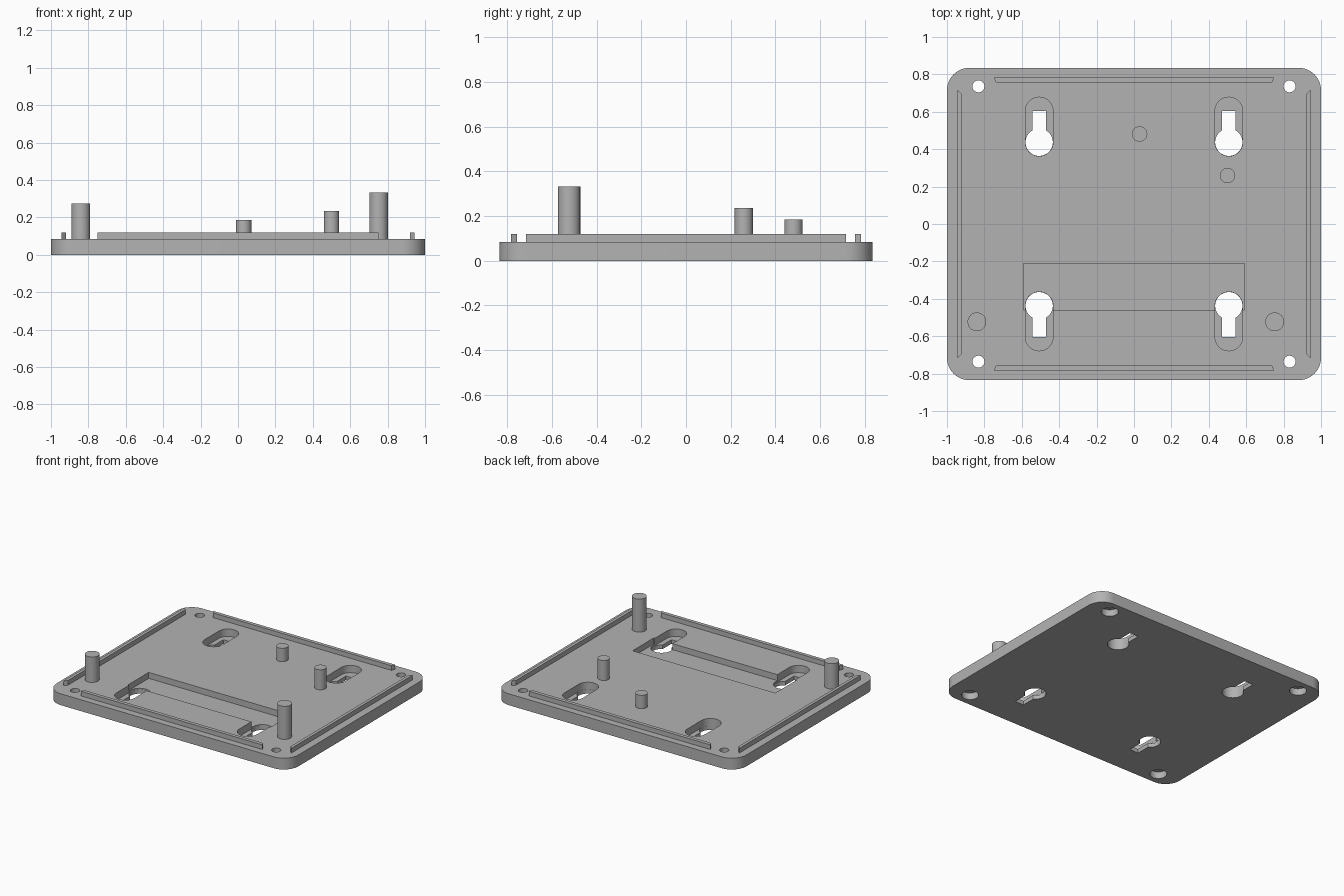
import bpy, bmesh, math

cube = bpy.data.objects.get("Cube")
if cube:
    bpy.data.objects.remove(cube, do_unlink=True)

GREY = (0.45, 0.45, 0.45, 1)
mat = bpy.data.materials.new("plain grey")
mat.use_nodes = True
mat.diffuse_color = GREY
mat.node_tree.nodes["Principled BSDF"].inputs["Base Color"].default_value = GREY

HALF_X, HALF_Y, TOP = 1.0, 0.835, 0.085
ABOVE, BELOW = 0.15, -0.05


def arc(cx, cy, r, start, end, steps):
    """Points on an arc, angles in degrees."""
    angles = [math.radians(start + (end - start) * i / steps) for i in range(steps + 1)]
    return [(cx + r * math.cos(a), cy + r * math.sin(a)) for a in angles]


def circle(cx, cy, r, steps=40):
    return arc(cx, cy, r, 0, 360, steps)[:-1]


def prism(name, outline, z0, z1):
    """Extrude a flat outline from z0 up to z1."""
    bm = bmesh.new()
    face = bm.faces.new([bm.verts.new((x, y, z0)) for x, y in outline])
    out = bmesh.ops.extrude_face_region(bm, geom=[face])
    for v in out["geom"]:
        if isinstance(v, bmesh.types.BMVert):
            v.co.z = z1
    bmesh.ops.recalc_face_normals(bm, faces=bm.faces)
    mesh = bpy.data.meshes.new(name)
    bm.to_mesh(mesh)
    bm.free()
    mesh.materials.append(mat)
    obj = bpy.data.objects.new(name, mesh)
    bpy.context.collection.objects.link(obj)
    return obj


def select_only(obj):
    bpy.ops.object.select_all(action='DESELECT')
    obj.select_set(True)
    bpy.context.view_layer.objects.active = obj


def smooth(obj):
    select_only(obj)
    bpy.ops.object.shade_smooth_by_angle(angle=math.radians(30))


def cut(target, outline, z0, z1):
    """Subtract an extruded outline from the target."""
    cutter = prism("cutter", outline, z0, z1)
    cutter.hide_render = True
    mod = target.modifiers.new("cut", 'BOOLEAN')
    mod.operation, mod.solver, mod.object = 'DIFFERENCE', 'EXACT', cutter
    select_only(target)
    bpy.ops.object.modifier_apply(modifier=mod.name)
    bpy.data.objects.remove(cutter, do_unlink=True)


# Base plate with rounded corners
R = 0.12
corners = [(1, 1, 0), (-1, 1, 90), (-1, -1, 180), (1, -1, 270)]
outline = []
for sx, sy, a in corners:
    outline += arc(sx * (HALF_X - R), sy * (HALF_Y - R), R, a, a + 90, 12)
plate = prism("base_plate", outline, 0, TOP)

# Shallow rectangular recess
cut(plate, [(-0.59, -0.46), (0.59, -0.46), (0.59, -0.212), (-0.59, -0.212)], 0.04, ABOVE)

# Hanging keyholes, each inside a rounded pocket
for sx in (-1, 1):
    for sy in (-1, 1):
        x, near, far = sx * 0.507, 0.437, 0.604
        r, w = 0.074, 0.036
        pocket = arc(x, far, r, 0, 180, 20) + arc(x, near, r, 180, 360, 20)
        tilt = math.degrees(math.asin(w / (r - 0.001)))
        key = arc(x, near, r - 0.001, 90 + tilt, 450 - tilt, 40)
        key += [(x + w, far), (x - w, far)]
        cut(plate, [(px, sy * py) for px, py in pocket], 0.03, ABOVE)
        cut(plate, [(px, sy * py) for px, py in key], BELOW, ABOVE)

# Corner screw holes, counterbored underneath
for sx, sy, _ in corners:
    cut(plate, circle(sx * 0.832, sy * 0.736, 0.032), BELOW, ABOVE)
    cut(plate, circle(sx * 0.832, sy * 0.736, 0.058), BELOW, 0.05)
smooth(plate)

# Locating lips along the four edges, with slanted ends
LIP_TOP = 0.12
for side, s in (("back", 1), ("front", -1)):
    pts = [(-0.75, 0.784), (0.75, 0.784), (0.738, 0.757), (-0.738, 0.757)]
    prism(side + "_lip", [(x, s * y) for x, y in pts], TOP - 0.01, LIP_TOP)
for side, s in (("left", 1), ("right", -1)):
    pts = [(0.943, -0.717), (0.943, 0.717), (0.92, 0.695), (0.92, -0.695)]
    prism(side + "_lip", [(s * x, y) for x, y in pts], TOP - 0.01, LIP_TOP)

# Support posts of different heights
posts = {
    "front_right_post": (-0.84, -0.523, 0.05, 0.275),
    "front_left_post": (0.752, -0.523, 0.05, 0.332),
    "back_middle_post": (0.03, 0.481, 0.041, 0.185),
    "back_left_post": (0.5, 0.259, 0.041, 0.235),
}
for name, (x, y, r, top) in posts.items():
    smooth(prism(name, circle(x, y, r), TOP - 0.01, top))
